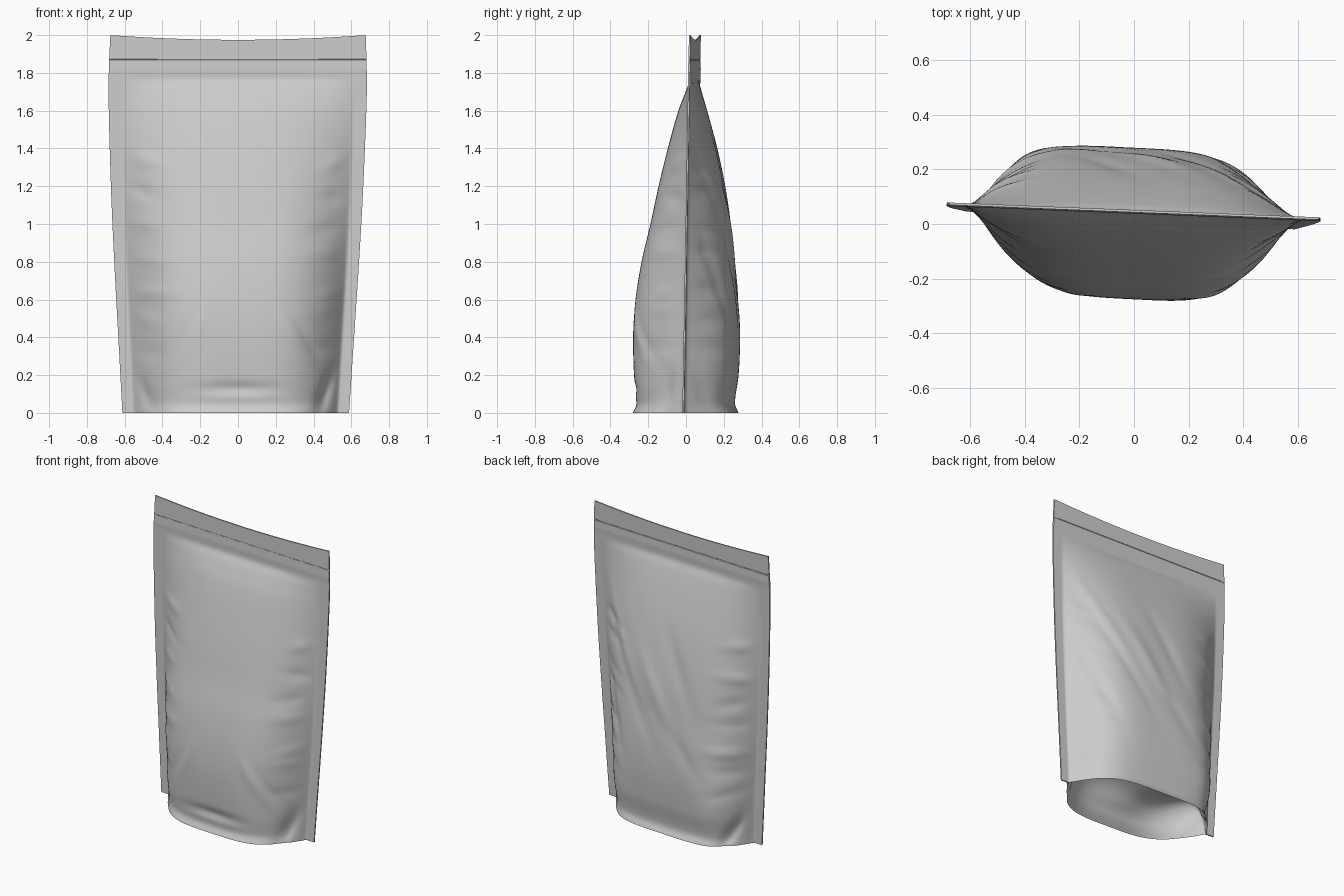
import bpy, bmesh, math, random

if "Cube" in bpy.data.objects:
    bpy.data.objects.remove(bpy.data.objects["Cube"])

random.seed(4)
NU, NZ = 100, 120
STEP = 1.87          # height of the tear line
SEAL = 0.90          # fraction of half width where the side seals begin

# silhouettes: (height, value)
WIDTH = [(0, .60), (.4, .624), (.8, .648), (1.2, .668), (1.7, .684), (1.87, .681), (2, .676)]
FRONT = [(0, .288), (.05, .268), (.15, .282), (.4, .294), (.6, .284), (.8, .256), (1, .212),
         (1.2, .172), (1.4, .126), (1.6, .072), (1.72, .025), (1.77, 0), (2, 0)]
BACK = [(0, .248), (.05, .228), (.2, .245), (.4, .252), (.6, .242), (.8, .22), (1, .197),
        (1.2, .163), (1.4, .118), (1.6, .06), (1.72, .02), (1.77, 0), (2, 0)]


def curve(pts, z):
    """Smooth interpolation through profile points."""
    n = len(pts)
    slope = lambda i: ((pts[min(i + 1, n - 1)][1] - pts[max(i - 1, 0)][1]) /
                       (pts[min(i + 1, n - 1)][0] - pts[max(i - 1, 0)][0]))
    for i in range(n - 1):
        (a, va), (b, vb) = pts[i], pts[i + 1]
        if z <= b or i == n - 2:
            h = b - a
            t = min(max((z - a) / h, 0), 1)
            return ((2*t**3 - 3*t*t + 1) * va + (t**3 - 2*t*t + t) * h * slope(i)
                    + (3*t*t - 2*t**3) * vb + (t**3 - t*t) * h * slope(i + 1))


# creases: (x, z, angle in degrees, half length, half width, height)
creases = {-1: [(0, .13, 0, .2, .03, -.014), (0, .08, 0, .25, .03, .006),
                (.3, .42, 125, .17, .04, .008), (.38, .36, 122, .16, .03, -.009),
                (-.22, .45, 65, .17, .04, .005), (-.30, .38, 60, .16, .04, -.006),
                (.47, .12, 70, .12, .035, -.035), (-.5, .12, 115, .10, .03, -.022)],
           1: [(.36, 1.15, 62, .35, .04, .010), (.28, .95, 60, .35, .045, -.012),
               (.08, .95, 60, .28, .05, .010), (-.1, 1.1, 65, .25, .05, -.008),
               (.42, .7, 68, .25, .035, -.012), (-.15, .6, 50, .2, .05, -.007),
               (.42, .2, 80, .25, .12, .012), (-.4, .25, 95, .25, .12, .02),
               (-.47, .1, 115, .12, .03, -.03), (.48, .12, 70, .1, .03, -.015)]}
for s in (-1, 1):
    for sx in (-1, 1):
        for k in range(7):
            creases[s].append((sx * random.uniform(.46, .53), .35 + .16 * k + random.uniform(-.04, .04),
                               sx * random.uniform(-5, 20), random.uniform(.08, .13), .038,
                               random.choice((-1, 1)) * random.uniform(.006, .010)))
creases = {s: [(x, z, math.cos(math.radians(a)), math.sin(math.radians(a)), l, w, h)
               for x, z, a, l, w, h in c] for s, c in creases.items()}


def wrinkle(side, x, z):
    total = 0
    for cx, cz, ca, sa, length, width, height in creases[side]:
        p = ((x - cx) * ca + (z - cz) * sa) / length
        q = ((z - cz) * ca - (x - cx) * sa) / width
        e = p * p + q * q
        if e < 9:
            total += height * math.exp(-e)
    return total


def panel_point(side, u, z):
    """Point on the front (-1) or back (1) panel."""
    x = -.012 * (1 - z / 2) + u * curve(WIDTH, z)
    right, left = -.015 + .0175 * z, .05 + .012 * z
    y = left + (right - left) * (u + 1) / 2
    t = min(abs(u) / SEAL, 1)
    power = (3.9 if side < 0 else 4.3) - 1.4 * z / 2
    bulge = (1 - t ** power) ** 1.1
    depth = max(0, curve(FRONT if side < 0 else BACK, z)) * bulge
    if t < 1 and z < 1.77:
        depth += wrinkle(side, x, z) * min(1, bulge * 2.5) * min(1, (1.77 - z) * 5)
    # flat sealed film with a narrow tear groove and a faint zip ridge
    depth += .0045 - (.003 if abs(z - STEP) < .001 else 0)
    depth += .002 * math.exp(-((z - 1.82) / .02) ** 2)
    drop = .025 * (1 - u * u) * max(0, (z - STEP) / (2 - STEP))
    return (x, y + side * max(depth, .0015), z - drop)


def finish(bm, name, angle):
    bmesh.ops.recalc_face_normals(bm, faces=bm.faces)
    mesh = bpy.data.meshes.new(name)
    bm.to_mesh(mesh)
    bm.free()
    ob = bpy.data.objects.new(name, mesh)
    bpy.context.collection.objects.link(ob)
    bpy.ops.object.select_all(action='DESELECT')
    ob.select_set(True)
    bpy.context.view_layer.objects.active = ob
    bpy.ops.object.shade_smooth_by_angle(angle=math.radians(angle))


def skin(bm, rows, closed):
    for a, b in zip(rows, rows[1:]):
        n = len(a)
        for i in range(n if closed else n - 1):
            j = (i + 1) % n
            bm.faces.new((a[i], a[j], b[j], b[i]))


us = [math.sin(math.pi / 2 * (2 * i / NU - 1)) * .5 + (2 * i / NU - 1) * .5 for i in range(NU + 1)]

# pouch film: front and back panels joined at the side seals and the top
bm = bmesh.new()
heights = sorted([2 * k / NZ for k in range(NZ + 1)] + [STEP - .0025, STEP, STEP + .0025, .008, .025])
rows = [[bm.verts.new(panel_point(-1, u, z)) for u in us] +
        [bm.verts.new(panel_point(1, u, z)) for u in reversed(us)] for z in heights]
skin(bm, rows, True)
top = rows[-1]
for i in range(NU):
    bm.faces.new((top[i], top[i + 1], top[-2 - i], top[-1 - i]))
finish(bm, "pouch_film", 50)

# folded bottom gusset, tucked up between the panels, sharper towards its ends
bm = bmesh.new()
rows = []
NV = 28
for k in range(NV + 1):
    v = -math.cos(math.pi * k / NV)
    row = []
    for u in us:
        t = min(abs(u) / SEAL, 1)
        z = .21 * (1 - t ** 10) * (1 - abs(v) ** (2.6 - 1.2 * t * t))
        z *= 1 + .12 * math.sin(5 * u + 2 * v)
        f, b = panel_point(-1, u, z), panel_point(1, u, z)
        w = (v + 1) / 2
        row.append(bm.verts.new((f[0], f[1] + (b[1] - f[1]) * w, z)))
    rows.append(row)
skin(bm, rows, False)
finish(bm, "bottom_gusset", 50)
